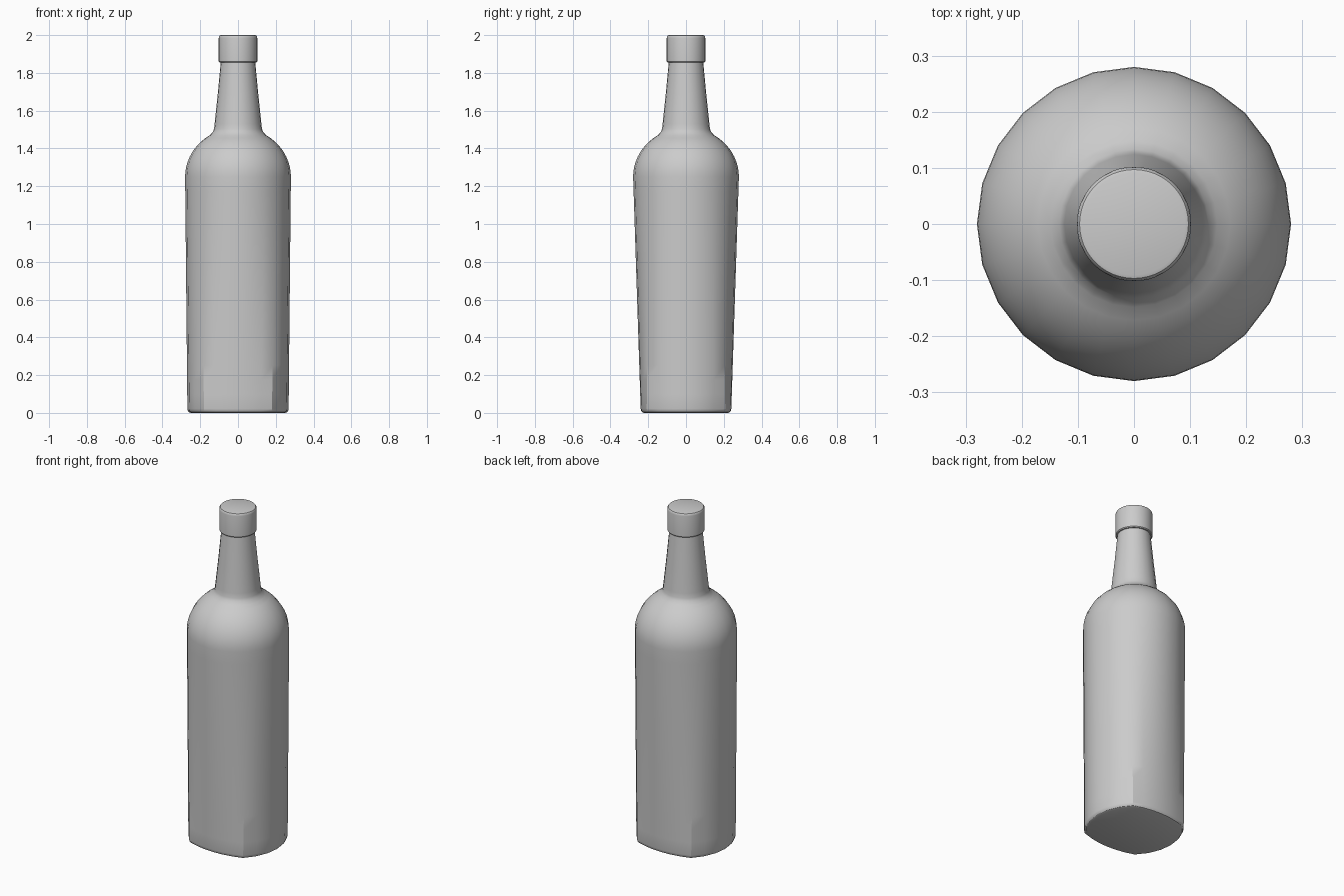
import bpy, bmesh
from math import sin, cos, asin, pi, radians, sqrt

cube = bpy.data.objects.get("Cube")
if cube:
    bpy.data.objects.remove(cube, do_unlink=True)

grey = bpy.data.materials.new("plain grey")
grey.use_nodes = True
grey.diffuse_color = (0.6, 0.6, 0.6, 1)
grey.node_tree.nodes["Principled BSDF"].inputs["Base Color"].default_value = (0.6, 0.6, 0.6, 1)


def loft(name, rings):
    """Skin a stack of closed rings of equal length and cap both ends."""
    bm = bmesh.new()
    loops = [[bm.verts.new(p) for p in ring] for ring in rings]
    n = len(loops[0])
    for low, high in zip(loops, loops[1:]):
        for i in range(n):
            j = (i + 1) % n
            bm.faces.new((low[i], low[j], high[j], high[i]))
    bm.faces.new(loops[0][::-1])
    bm.faces.new(loops[-1])
    mesh = bpy.data.meshes.new(name)
    bm.to_mesh(mesh)
    bm.free()
    mesh.materials.append(grey)
    obj = bpy.data.objects.new(name, mesh)
    bpy.context.collection.objects.link(obj)
    bpy.ops.object.select_all(action='DESELECT')
    obj.select_set(True)
    bpy.context.view_layer.objects.active = obj
    bpy.ops.object.shade_smooth_by_angle(angle=radians(30))
    return obj


def circle(r, z, n):
    return [(r * cos(2 * pi * i / n), r * sin(2 * pi * i / n), z) for i in range(n)]


def bulge(t, reach, half, corner):
    """Point on a bowed side; t runs from -1 to 1 between its corners."""
    sag = reach - corner
    radius = (half ** 2 + sag ** 2) / (2 * sag)
    a = t * asin(half / radius)
    return reach - radius + radius * cos(a), radius * sin(a)


SEG = 24
CX, CY = 0.18, 0.208        # corner of the four-sided base


def base_point(i):
    side, step = divmod(i + 3, 6)
    t = step / 3 - 1
    if side % 2 == 0:
        out, along = bulge(t, 0.268, CY, CX)
        x, y = out, along
    else:
        out, along = bulge(t, 0.24, CX, CY)
        x, y = -along, out
    return (x, y) if side % 4 < 2 else (-x, -y)


base = [base_point(i) for i in range(SEG)]
SHOULDER = 1.25
R = 0.28

# Rounded bottom edge
rings = [[(x * s, y * s, z) for x, y in base]
         for s, z in ((0.93, 0), (0.97, 0.004), (0.99, 0.011))]

# Body blends from the four-sided base to a round shoulder
STEPS = 16
for k in range(STEPS + 1):
    f = k / STEPS
    z = 0.022 + f * (SHOULDER - 0.022)
    rings.append([(bx + (x - bx) * f, by + (y - by) * f, z)
                  for (bx, by), (x, y, _) in zip(base, circle(R, z, SEG))])

# Domed shoulder
for k in range(1, 11):
    h = sin(radians(5.8 * k))
    rings.append(circle(R * sqrt(1 - h * h), SHOULDER + 0.26 * h, SEG))

# Small hollow curve, then the tapering neck
for r, z in ((0.142, 1.478), (0.133, 1.488), (0.127, 1.503), (0.124, 1.53),
             (0.107, 1.69), (0.09, 1.87)):
    rings.append(circle(r, z, SEG))
loft("bottle_body", rings)

# Cap with softened rims
cap = [(0.098, 1.856), (0.102, 1.861), (0.102, 1.985), (0.1005, 1.993),
       (0.097, 1.998), (0.091, 2.0)]
loft("bottle_cap", [circle(r, z, 48) for r, z in cap])
